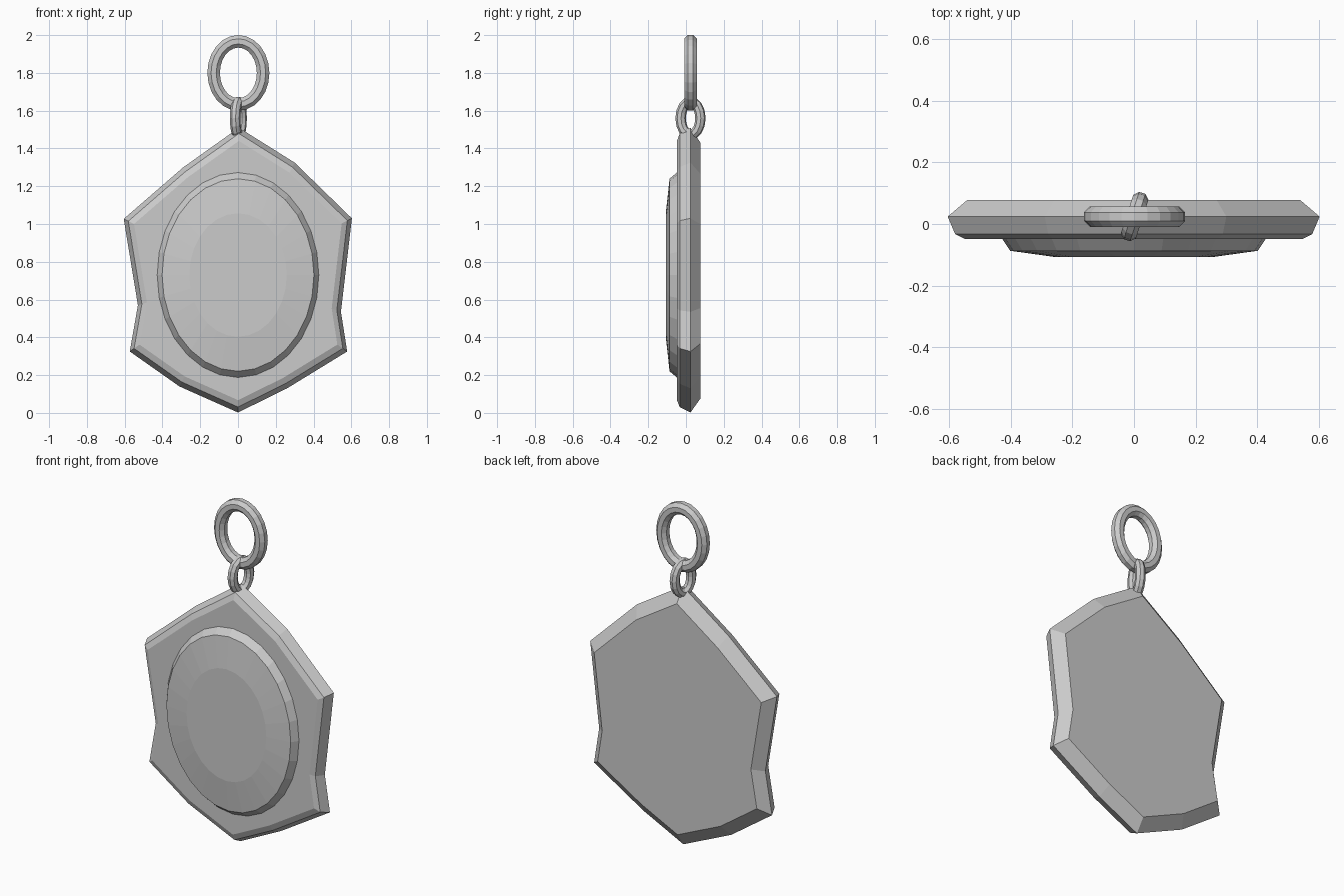
import bpy
import bmesh
import math

if "Cube" in bpy.data.objects:
    bpy.data.objects.remove(bpy.data.objects["Cube"])

metal = bpy.data.materials.new("grey metal")
metal.diffuse_color = (0.6, 0.6, 0.6, 1)
metal.use_nodes = True
metal.node_tree.nodes["Principled BSDF"].inputs["Base Color"].default_value = metal.diffuse_color

CZ = 0.73    # height of the medallion centre
MID_Y = 0.024


def finish(bm, name):
    bmesh.ops.recalc_face_normals(bm, faces=bm.faces[:])
    me = bpy.data.meshes.new(name)
    bm.to_mesh(me)
    bm.free()
    me.materials.append(metal)
    ob = bpy.data.objects.new(name, me)
    bpy.context.collection.objects.link(ob)
    return ob


def loft(name, outline, layers):
    """Stack scaled copies of an (x, z) outline along y and cap both ends."""
    bm = bmesh.new()
    rings = [[bm.verts.new((x * s, y, CZ + z * s)) for x, z in outline]
             for y, s in layers]
    n = len(outline)
    for a, b in zip(rings, rings[1:]):
        for i in range(n):
            j = (i + 1) % n
            bm.faces.new((a[i], a[j], b[j], b[i]))
    bm.faces.new(rings[0])
    bm.faces.new(rings[-1])
    return finish(bm, name)


def oval_ring(name, cx, cz, rx, rz, tube, segs, turn):
    """Upright oval ring with an octagonal section, turned about z."""
    bm = bmesh.new()
    sides = 8
    rings = []
    for i in range(segs):
        a = 2 * math.pi * i / segs
        ring = []
        for k in range(sides):
            t = 2 * math.pi * (k + 0.5) / sides
            r = tube * math.cos(t)
            u = (rx + r) * math.cos(a)
            d = tube * math.sin(t)
            x = u * math.cos(turn) - d * math.sin(turn)
            y = u * math.sin(turn) + d * math.cos(turn)
            ring.append(bm.verts.new((cx + x, MID_Y + y, cz + (rz + r) * math.sin(a))))
        rings.append(ring)
    for i in range(segs):
        a, b = rings[i], rings[(i + 1) % segs]
        for k in range(sides):
            m = (k + 1) % sides
            bm.faces.new((a[k], a[m], b[m], b[k]))
    return finish(bm, name)


# Medallion plate: slightly uneven hand-cut outline with bevelled rims
corners = [(0.005, 1.51), (0.30, 1.325), (0.603, 1.03), (0.545, 0.535),
           (0.578, 0.325), (0.26, 0.13), (0.0, 0.002), (-0.31, 0.14),
           (-0.573, 0.325), (-0.53, 0.57), (-0.605, 1.027), (-0.29, 1.30)]
loft("medallion_plate", [(x, z - CZ) for x, z in corners],
     [(-0.048, 0.91), (-0.033, 0.96), (MID_Y, 1.0), (0.078, 0.895)])

# Raised oval boss on the front
N = 28
oval = [(0.43 * math.sin(2 * math.pi * i / N), 0.545 * math.cos(2 * math.pi * i / N))
        for i in range(N)]
loft("oval_boss", oval, [(-0.107, 0.60), (-0.087, 0.935), (-0.045, 1.0), (-0.03, 1.0)])

# Hanging ring and the small link joining it to the plate
oval_ring("hanging_ring", 0.002, 1.80, 0.131, 0.167, 0.036, 24, 0)
oval_ring("small_link", 0.002, 1.56, 0.055, 0.087, 0.028, 16, math.radians(72))
